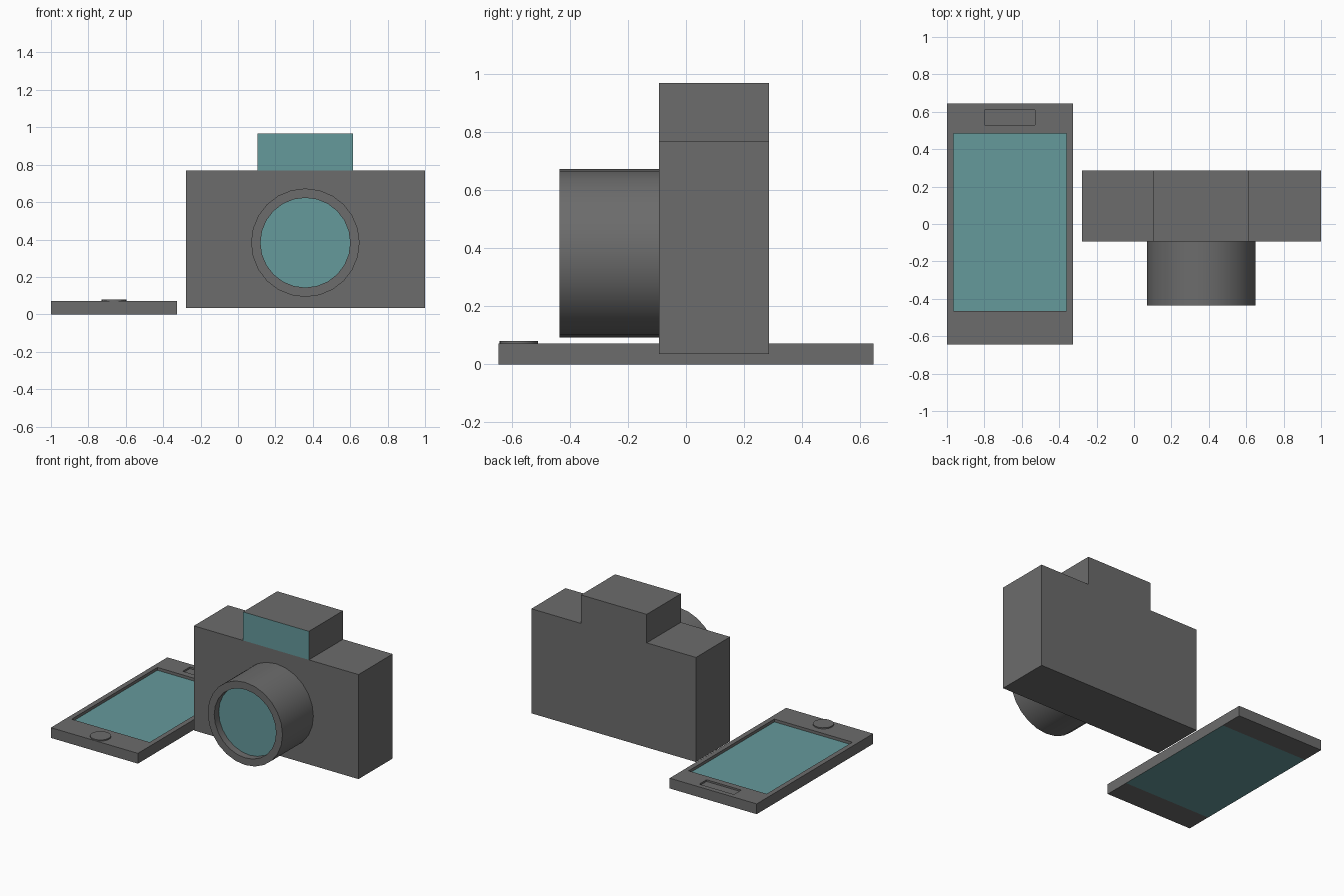
import bpy, bmesh
from math import radians
from mathutils import Matrix, Vector

if "Cube" in bpy.data.objects:
    bpy.data.objects.remove(bpy.data.objects["Cube"])


def material(name, colour):
    m = bpy.data.materials.new(name)
    m.diffuse_color = (*colour, 1)
    m.use_nodes = True
    m.node_tree.nodes["Principled BSDF"].inputs["Base Color"].default_value = m.diffuse_color
    return m


GREY = material("dark_grey", (0.15, 0.15, 0.15))
TEAL = material("teal_glass", (0.13, 0.32, 0.33))


def finish(bm, name, smooth=False):
    bmesh.ops.recalc_face_normals(bm, faces=bm.faces)
    mesh = bpy.data.meshes.new(name)
    bm.to_mesh(mesh)
    bm.free()
    mesh.materials.append(GREY)
    mesh.materials.append(TEAL)
    ob = bpy.data.objects.new(name, mesh)
    bpy.context.collection.objects.link(ob)
    if smooth:
        bpy.ops.object.select_all(action='DESELECT')
        ob.select_set(True)
        bpy.context.view_layer.objects.active = ob
        bpy.ops.object.shade_smooth_by_angle(angle=radians(30))
    return ob


def extrude(bm, faces, offset):
    """Extrude a face region, moving its new copy; returns the moved faces."""
    geom = bmesh.ops.extrude_face_region(bm, geom=faces)["geom"]
    verts = [g for g in geom if isinstance(g, bmesh.types.BMVert)]
    bmesh.ops.translate(bm, verts=verts, vec=offset)
    return [g for g in geom if isinstance(g, bmesh.types.BMFace)]


def sink(bm, faces, offset):
    moved = extrude(bm, faces, offset)
    for f in faces:
        if f.is_valid:
            bm.faces.remove(f)
    return moved


# Phone body: a gridded slab with sunken screen and speaker slot
xs = [-1.0, -0.965, -0.80, -0.53, -0.36, -0.325]
ys = [-0.645, -0.465, 0.485, 0.53, 0.61, 0.645]
bm = bmesh.new()
grid = [[bm.verts.new((x, y, 0)) for y in ys] for x in xs]
bottom = [bm.faces.new((grid[i][j], grid[i + 1][j], grid[i + 1][j + 1], grid[i][j + 1]))
          for i in range(5) for j in range(5)]
top = extrude(bm, bottom, (0, 0, 0.072))


def within(faces, x0, x1, y0, y1):
    def inside(c):
        return x0 < c.x < x1 and y0 < c.y < y1
    return [f for f in faces if inside(f.calc_center_median())]


screen = within(top, -0.965, -0.36, -0.465, 0.485)
slot = within(top, -0.80, -0.53, 0.53, 0.61)
back_panel = within(bottom, -1, 0, -0.465, 0.485)
screen = sink(bm, screen, (0, 0, -0.02))
sink(bm, slot, (0, 0, -0.012))
for f in screen + back_panel:
    f.material_index = 1
finish(bm, "phone_body")

# Phone button
bm = bmesh.new()
bmesh.ops.create_cone(bm, cap_ends=True, segments=24, radius1=0.066, radius2=0.066,
                      depth=0.02, matrix=Matrix.Translation((-0.663, -0.576, 0.07)))
finish(bm, "phone_button", smooth=True)

# Camera body with viewfinder hump: front outline extruded backwards
bm = bmesh.new()
outline = [(-0.277, 0.035), (1.0, 0.035), (1.0, 0.768), (0.615, 0.768),
           (0.105, 0.768), (-0.277, 0.768)]
v = [bm.verts.new((x, -0.093, z)) for x, z in outline]
h = [bm.verts.new((x, -0.093, 0.968)) for x in (0.615, 0.105)]
front = [bm.faces.new(v), bm.faces.new((v[4], v[3], h[0], h[1]))]
extrude(bm, front, (0, 0.378, 0))
front[1].material_index = 1
finish(bm, "camera_body")

# Lens barrel: open front with recessed glass
bm = bmesh.new()
bmesh.ops.create_cone(bm, cap_ends=True, segments=24, radius1=0.29, radius2=0.29, depth=0.342,
                      matrix=Matrix.Translation((0.36, -0.264, 0.383))
                      @ Matrix.Rotation(radians(90), 4, 'X'))
glass = min(bm.faces, key=lambda f: f.calc_center_median().y)
bmesh.ops.inset_region(bm, faces=[glass], thickness=0.05)
glass = sink(bm, [glass], (0, 0.05, 0))
glass[0].material_index = 1
finish(bm, "lens_barrel", smooth=True)
